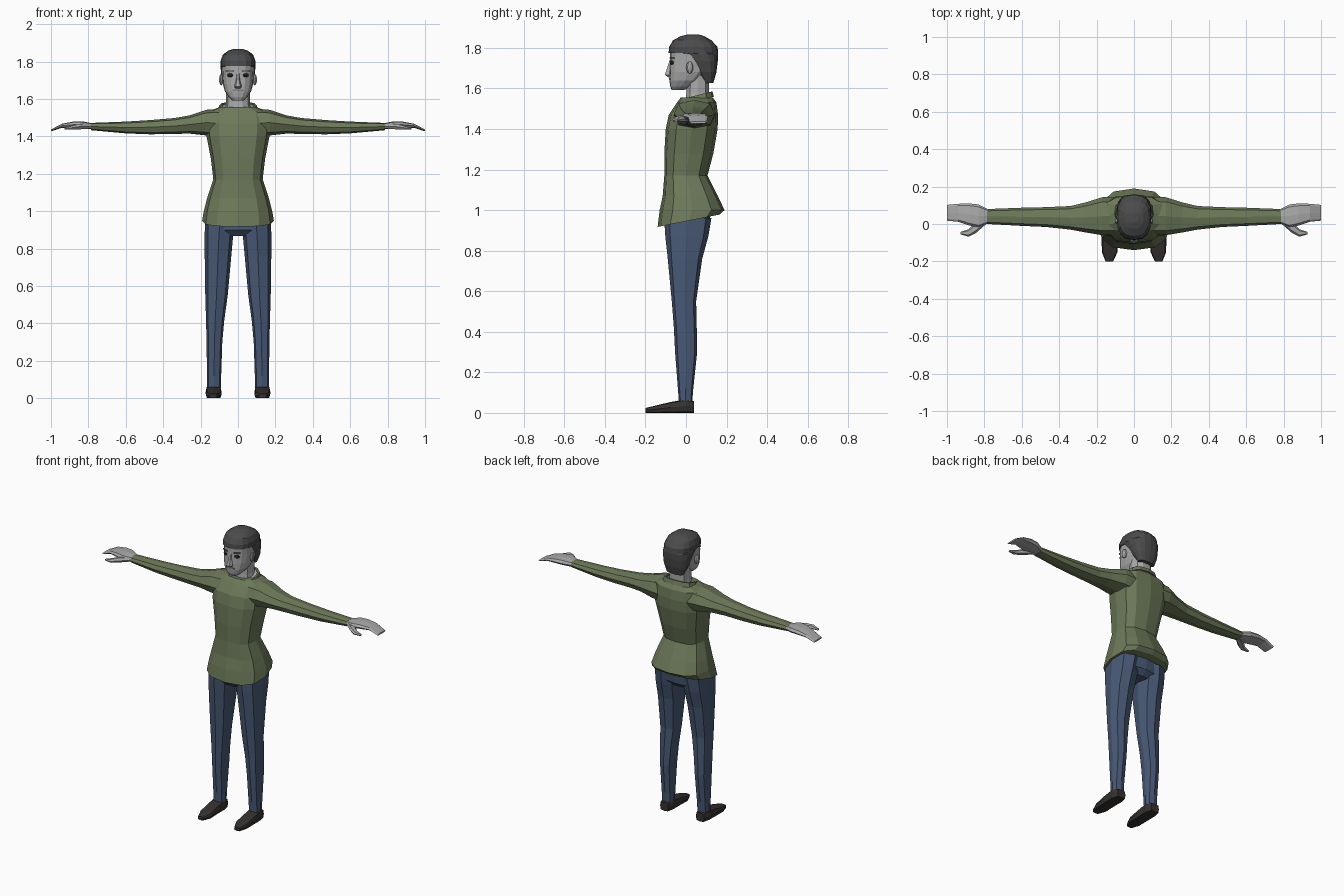
import bpy
import bmesh
from math import cos, sin, pi, radians
from mathutils import Vector, Matrix

if "Cube" in bpy.data.objects:
    bpy.data.objects.remove(bpy.data.objects["Cube"])


def material(name, red, green, blue):
    mat = bpy.data.materials.new(name)
    mat.use_nodes = True
    colour = (red, green, blue, 1)
    mat.diffuse_color = colour
    mat.node_tree.nodes["Principled BSDF"].inputs["Base Color"].default_value = colour
    return mat


SKIN = material("skin grey", .40, .40, .40)
LIPS = material("lip grey", .22, .21, .21)
HAIR = material("hair charcoal", .07, .07, .07)
EYES = material("eye black", .02, .02, .02)
SHIRT = material("shirt olive", .15, .19, .10)
TROUSERS = material("trouser blue", .065, .10, .18)
SHOES = material("shoe black", .035, .031, .029)


def finish(name, bm, mat):
    bmesh.ops.recalc_face_normals(bm, faces=bm.faces)
    mesh = bpy.data.meshes.new(name)
    bm.to_mesh(mesh)
    bm.free()
    mesh.materials.append(mat)
    obj = bpy.data.objects.new(name, mesh)
    bpy.context.collection.objects.link(obj)
    return obj


def power(value, exponent):
    return (1 if value > 0 else -1) * abs(value) ** exponent if abs(value) > 1e-6 else 0


def loft(name, mat, axis, sections, sides=8, square=.8, side=1, bend=None, closed=False):
    """Skin rounded cross-sections; each is (position, low a, high a, low b, high b)."""
    bm = bmesh.new()
    rings = []
    for index, (t, a0, a1, b0, b1) in enumerate(sections):
        ring = []
        for k in range(sides):
            angle = 2 * pi * k / sides
            a = (a0 + a1) / 2 + (a1 - a0) / 2 * power(cos(angle), square)
            b = (b0 + b1) / 2 + (b1 - b0) / 2 * power(sin(angle), square)
            point = Vector({"x": (t, a, b), "y": (a, t, b), "z": (a, b, t)}[axis])
            if bend:
                point.z += bend(index, point)
            point.x *= side
            ring.append(bm.verts.new(point))
        rings.append(ring)
    pairs = list(zip(rings, rings[1:]))
    if closed:
        pairs.append((rings[-1], rings[0]))
    for low, high in pairs:
        for k in range(sides):
            n = (k + 1) % sides
            bm.faces.new((low[k], low[n], high[n], high[k]))
    if not closed:
        bm.faces.new(rings[0])
        bm.faces.new(rings[-1])
    return finish(name, bm, mat)


def upright(name, mat, sections, **options):
    """Vertical loft centred on x = 0; sections are (z, half width, front, back)."""
    return loft(name, mat, "z", [(z, -w, w, f, b) for z, w, f, b in sections], **options)


def blob(name, mat, centre, size, turn=0, box=False):
    bm = bmesh.new()
    if box:
        bmesh.ops.create_cube(bm, size=1)
    else:
        bmesh.ops.create_uvsphere(bm, u_segments=8, v_segments=6, radius=.5)
    shape = Matrix.Rotation(radians(turn), 4, "Z") @ Matrix.Diagonal((*size, 1))
    bmesh.ops.transform(bm, verts=bm.verts, matrix=Matrix.Translation(centre) @ shape)
    return finish(name, bm, mat)


# Shirt body, with the hem rising towards the back
upright("shirt_body", SHIRT, [
    (.945, .192, -.14, .165), (1, .183, -.13, .19), (1.07, .165, -.115, .157),
    (1.17, .132, -.107, .106), (1.28, .145, -.107, .135), (1.4, .168, -.1, .156),
    (1.47, .172, -.085, .158), (1.53, .165, -.045, .15), (1.556, .1, -.025, .132)],
    sides=12, square=.75, bend=lambda i, p: .2 * p.y if i == 0 else 0)


# Collar band and the skin inside it
def neckline(index, point):
    return .25 * (point.y - .06)


upright("collar", SHIRT, [
    (1.54, .11, -.035, .138), (1.568, .1, -.025, .13),
    (1.568, .088, -.015, .12), (1.54, .088, -.015, .12)],
    sides=12, bend=neckline, closed=True)
upright("neck_base", SKIN, [(1.53, .09, -.02, .125), (1.56, .088, -.015, .12)],
        sides=12, bend=neckline)
upright("neck", SKIN, [(1.53, .07, -.005, .118), (1.58, .063, 0, .115),
                       (1.68, .063, .005, .115)], sides=10)

# Head
upright("head", SKIN, [
    (1.592, .03, -.07, -.01), (1.61, .05, -.078, .03), (1.64, .07, -.082, .075),
    (1.68, .081, -.082, .115), (1.73, .085, -.08, .14), (1.78, .087, -.08, .145),
    (1.83, .07, -.055, .125)], sides=16)
upright("nose", SKIN, [(1.655, .014, -.088, -.06), (1.667, .02, -.107, -.06),
                       (1.7, .011, -.095, -.06), (1.74, .009, -.082, -.06)], sides=6)
blob("mouth", LIPS, (0, -.079, 1.647), (.058, .009, .009), box=True)

# Hair: nape and sides, then a fringe overhang and crown
upright("hair", HAIR, [
    (1.627, .058, .088, .135), (1.68, .08, .05, .15), (1.735, .091, .01, .157),
    (1.77, .093, -.03, .159), (1.776, .093, -.086, .159), (1.805, .093, -.083, .155),
    (1.838, .08, -.064, .125), (1.858, .052, -.025, .09), (1.867, .025, .01, .06)],
    sides=16)

# Trouser seat
upright("trouser_seat", TROUSERS, [
    (.868, .1, -.075, .08), (.9, .165, -.103, .112), (.98, .172, -.1, .12)],
    sides=12, square=.75)

for label, side in (("left", 1), ("right", -1)):
    # Sleeve
    loft(label + "_sleeve", SHIRT, "x", [
        (.07, -.06, .145, 1.39, 1.55), (.17, -.06, .143, 1.405, 1.542),
        (.26, -.045, .115, 1.415, 1.512), (.34, -.03, .096, 1.413, 1.498),
        (.47, -.016, .09, 1.411, 1.487), (.6, -.01, .087, 1.416, 1.479),
        (.785, 0, .08, 1.433, 1.472)], side=side)

    # Flat hand and thumb
    loft(label + "_hand", SKIN, "x", [
        (.775, .007, .076, 1.437, 1.469), (.83, -.02, .104, 1.443, 1.48),
        (.88, -.008, .11, 1.446, 1.479), (.94, .012, .108, 1.446, 1.468),
        (1, .018, .102, 1.427, 1.437)], square=.65, side=side)
    loft(label + "_thumb", SKIN, "x", [
        (.79, 0, .04, 1.44, 1.468), (.845, -.048, .01, 1.436, 1.468),
        (.885, -.068, -.028, 1.435, 1.458), (.928, -.055, -.042, 1.435, 1.445)],
        sides=6, side=side)

    # Trouser leg
    loft(label + "_leg", TROUSERS, "z", [
        (.055, .091, .166, -.035, .031), (.12, .09, .166, -.04, .036),
        (.3, .084, .168, -.054, .055), (.42, .073, .171, -.06, .053),
        (.55, .055, .175, -.07, .05), (.76, .036, .178, -.09, .08),
        (.87, .026, .178, -.102, .11), (.96, .012, .177, -.108, .125)],
        square=.75, side=side)

    # Shoe
    loft(label + "_shoe", SHOES, "y", [
        (.04, .1, .16, 0, .057), (0, .088, .173, 0, .067), (-.075, .089, .173, 0, .054),
        (-.15, .088, .172, 0, .036), (-.2, .112, .152, 0, .024)],
        square=.45, side=side)

    # Ear, eye and eyebrow
    blob(label + "_ear", SKIN, (side * .09, .018, 1.703), (.024, .036, .06), side * 15)
    blob(label + "_eye", EYES, (side * .042, -.07, 1.727), (.034, .016, .022), side * 25)
    blob(label + "_eyebrow", HAIR, (side * .043, -.07, 1.75), (.04, .009, .007),
         side * 25, box=True)
